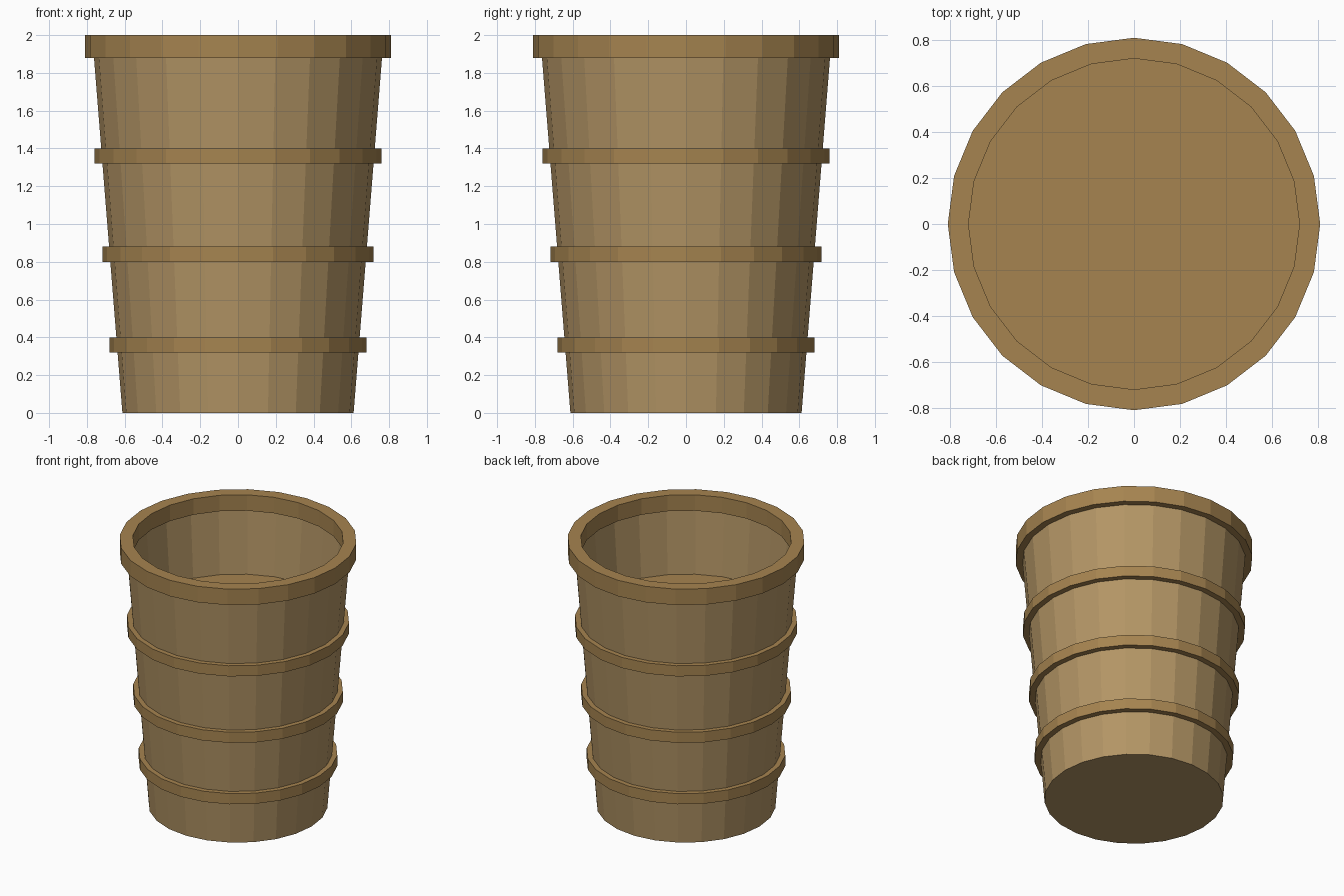
import bpy, bmesh, math

if "Cube" in bpy.data.objects:
    bpy.data.objects.remove(bpy.data.objects["Cube"])

SIDES = 24


def material(name, color):
    m = bpy.data.materials.new(name)
    m.diffuse_color = color
    m.use_nodes = True
    m.node_tree.nodes["Principled BSDF"].inputs["Base Color"].default_value = m.diffuse_color
    return m


wood = material("stave_wood", (0.45, 0.30, 0.13, 1))
hoop = material("hoop_wood", (0.38, 0.23, 0.08, 1))


def lathe(name, profile, mat, closed=False):
    """Turn (radius, z) points about z; open ends at radius 0 become caps."""
    bm = bmesh.new()
    rings = []
    for r, z in profile:
        if r == 0:
            rings.append([bm.verts.new((0, 0, z))] * SIDES)
        else:
            rings.append([bm.verts.new((r * math.cos(2 * math.pi * i / SIDES),
                                        r * math.sin(2 * math.pi * i / SIDES), z))
                          for i in range(SIDES)])
    pairs = list(zip(rings, rings[1:]))
    if closed:
        pairs.append((rings[-1], rings[0]))
    for a, b in pairs:
        for i in range(SIDES):
            j = (i + 1) % SIDES
            bm.faces.new(list(dict.fromkeys((a[i], a[j], b[j], b[i]))))
    if not closed and profile[-1][0] == 0:
        bmesh.ops.recalc_face_normals(bm, faces=bm.faces)
    me = bpy.data.meshes.new(name)
    bm.to_mesh(me)
    bm.free()
    me.materials.append(mat)
    ob = bpy.data.objects.new(name, me)
    bpy.context.collection.objects.link(ob)
    return ob


# Tapered open shell with a closed base
lathe("bucket_body", [(0, 0), (0.612, 0), (0.768, 1.95)], wood)

# Solid hoops; the upper one closes the inside as a shelf
for name, r, z in (("lower_hoop", 0.68, 0.32),
                   ("middle_hoop", 0.718, 0.80),
                   ("upper_hoop", 0.76, 1.32)):
    lathe(name, [(0, z), (r, z), (r, z + 0.08), (0, z + 0.08)], hoop)

# Thick rim ring
lathe("top_rim", [(0.72, 1.88), (0.81, 1.88), (0.81, 2.0), (0.72, 2.0)], hoop, closed=True)
